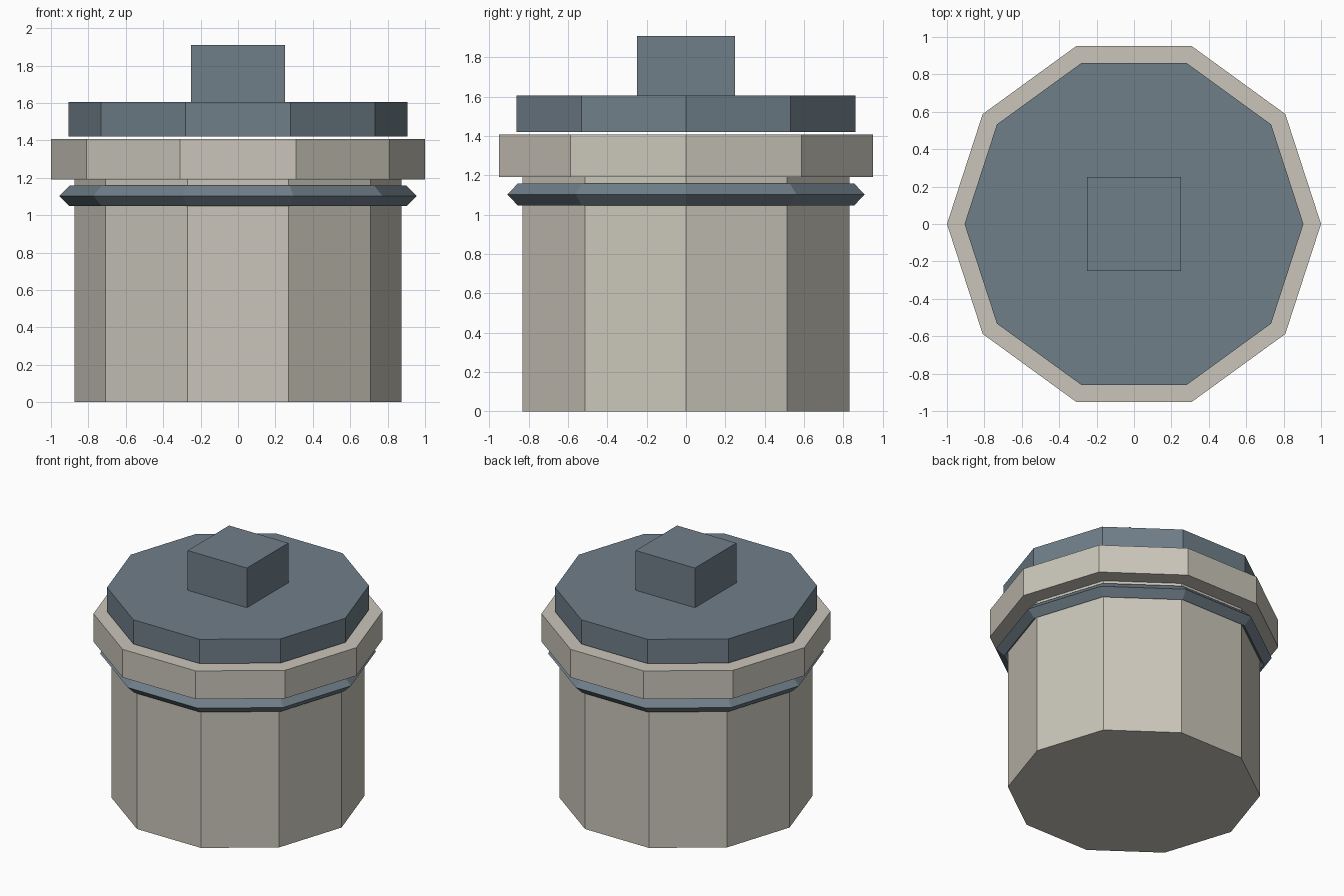
import bpy
import bmesh
from math import cos, sin, tau

default = bpy.data.objects.get("Cube")
if default:
    bpy.data.objects.remove(default, do_unlink=True)

SIDES = 10


def make_material(name, rgb):
    mat = bpy.data.materials.new(name)
    mat.use_nodes = True
    mat.diffuse_color = (*rgb, 1)
    mat.node_tree.nodes["Principled BSDF"].inputs["Base Color"].default_value = (*rgb, 1)
    return mat


def add_object(name, bm, mat):
    bmesh.ops.recalc_face_normals(bm, faces=bm.faces)
    mesh = bpy.data.meshes.new(name)
    bm.to_mesh(mesh)
    bm.free()
    mesh.materials.append(mat)
    bpy.context.collection.objects.link(bpy.data.objects.new(name, mesh))


def lathe(name, profile, mat, closed=False):
    """Turn (radius, height) points into a ten-sided solid, or a hoop if closed."""
    bm = bmesh.new()
    rings = [[bm.verts.new((r * cos(tau * i / SIDES), r * sin(tau * i / SIDES), z))
              for i in range(SIDES)] for r, z in profile]
    pairs = list(zip(rings, rings[1:]))
    if closed:
        pairs.append((rings[-1], rings[0]))
    else:
        bm.faces.new(rings[0])
        bm.faces.new(rings[-1])
    for a, b in pairs:
        for i in range(SIDES):
            j = (i + 1) % SIDES
            bm.faces.new((a[i], a[j], b[j], b[i]))
    add_object(name, bm, mat)


stone = make_material("warm stone", (0.59, 0.56, 0.49))
slate = make_material("slate blue", (0.16, 0.21, 0.25))

# Jar body and overhanging collar
lathe("body", [(0.875, 0), (0.875, 1.25)], stone)
lathe("collar", [(1, 1.192), (1, 1.407)], stone)

# Diamond-section band around the neck
R, T, Z = 0.9, 0.055, 1.103
lathe("band", [(R + T, Z), (R, Z + T), (R - T, Z), (R, Z - T)], slate, closed=True)

# Lid hovering just above the collar
lathe("lid", [(0.906, 1.421), (0.906, 1.606)], slate)

# Square knob seated in the lid
bm = bmesh.new()
bmesh.ops.create_cube(bm, size=0.5)
for v in bm.verts:
    v.co.z = 1.909 if v.co.z > 0 else 1.6
add_object("knob", bm, slate)
